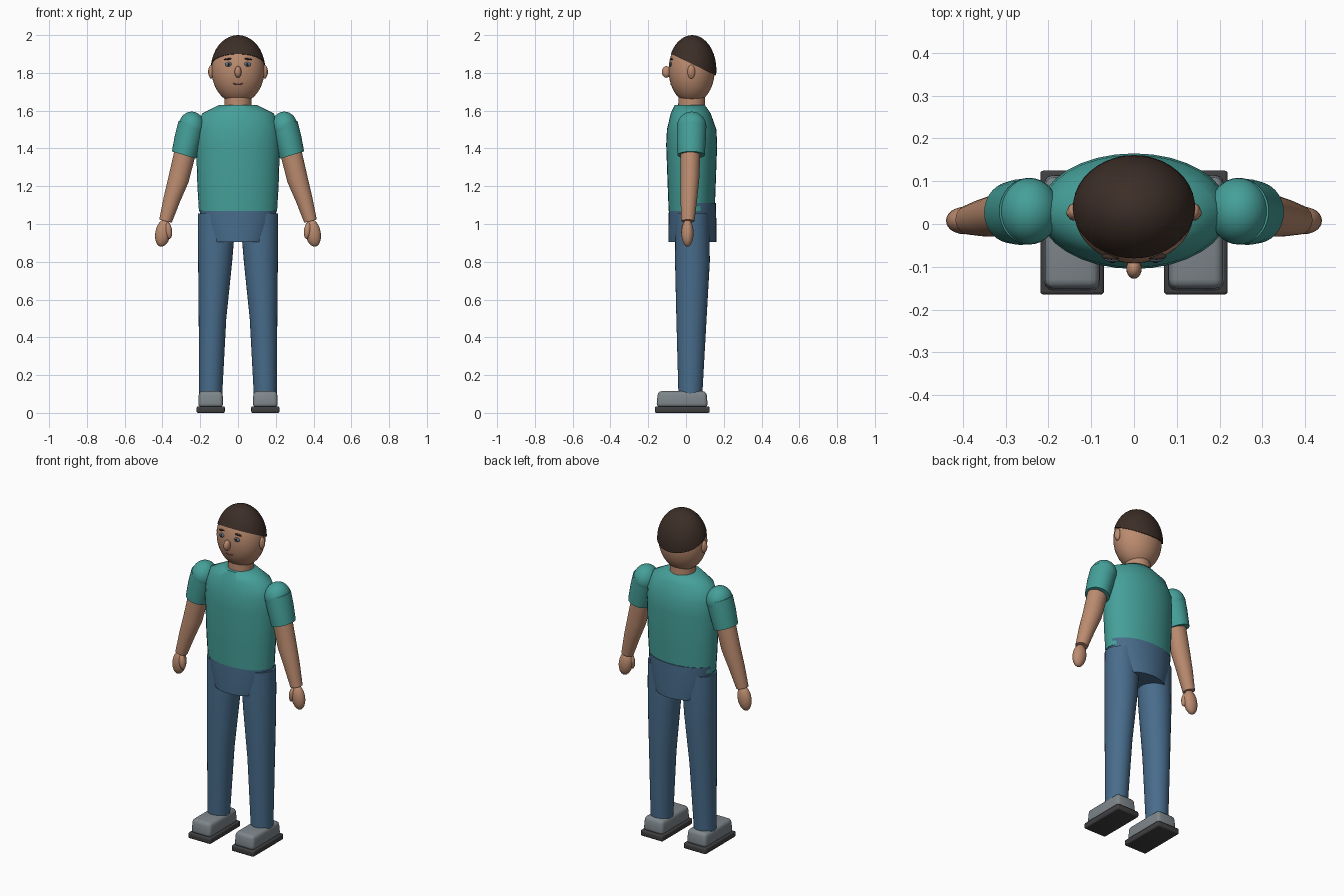
import bpy, bmesh, math
from mathutils import Matrix, Vector

old = bpy.data.objects.get("Cube")
if old:
    bpy.data.objects.remove(old, do_unlink=True)


def material(name, r, g, b):
    m = bpy.data.materials.new(name)
    m.use_nodes = True
    m.diffuse_color = (r, g, b, 1)
    m.node_tree.nodes["Principled BSDF"].inputs["Base Color"].default_value = (r, g, b, 1)
    return m


SKIN = material("skin", .50, .26, .16)
SHIRT = material("teal_cloth", .06, .35, .32)
DENIM = material("blue_denim", .065, .15, .26)
HAIR = material("dark_brown_hair", .045, .027, .02)
SHOE = material("grey_shoe", .21, .24, .26)
SOLE = material("dark_rubber", .05, .05, .053)
IRIS = material("blue_grey_eye", .13, .18, .24)
PUPIL = material("pupil", .015, .015, .018)
LIP = material("lip", .22, .08, .06)


def finish(name, bm, mat, angle=60):
    bmesh.ops.recalc_face_normals(bm, faces=bm.faces)
    mesh = bpy.data.meshes.new(name)
    bm.to_mesh(mesh)
    bm.free()
    mesh.materials.append(mat)
    ob = bpy.data.objects.new(name, mesh)
    bpy.context.collection.objects.link(ob)
    bpy.ops.object.select_all(action='DESELECT')
    ob.select_set(True)
    bpy.context.view_layer.objects.active = ob
    bpy.ops.object.shade_smooth_by_angle(angle=math.radians(angle))
    return ob


def loft(name, rings, mat, side=1, tilt=0, sides=32):
    """Capped tube through elliptical rings (x, y, z, rx, ry)."""
    bm = bmesh.new()
    t = math.radians(tilt)
    loops = []
    for x, y, z, rx, ry in rings:
        loop = []
        for i in range(sides):
            a = math.tau * i / sides
            u = rx * math.cos(a)
            loop.append(bm.verts.new((side * (x + u * math.cos(t)),
                                      y + ry * math.sin(a), z + u * math.sin(t))))
        loops.append(loop)
    for low, high in zip(loops, loops[1:]):
        for i in range(sides):
            j = (i + 1) % sides
            bm.faces.new((low[i], low[j], high[j], high[i]))
    bm.faces.new(loops[0])
    bm.faces.new(loops[-1])
    return finish(name, bm, mat)


def ball(name, centre, radii, mat, roll=0, cut=None, seg=32):
    """Ellipsoid, optionally rolled about y and cut by a plane (point, normal)."""
    bm = bmesh.new()
    place = (Matrix.Translation(centre) @ Matrix.Rotation(math.radians(roll), 4, 'Y')
             @ Matrix.Diagonal((*radii, 1)))
    bmesh.ops.create_uvsphere(bm, u_segments=seg, v_segments=seg // 2, radius=1, matrix=place)
    if cut:
        geom = bm.verts[:] + bm.edges[:] + bm.faces[:]
        bmesh.ops.bisect_plane(bm, geom=geom, plane_co=cut[0], plane_no=cut[1], clear_inner=True)
        bmesh.ops.holes_fill(bm, edges=[e for e in bm.edges if e.is_boundary])
    return finish(name, bm, mat)


def block(name, low, high, taper, bevel, mat):
    """Box between two corners, narrowed at the top, with rounded edges."""
    bm = bmesh.new()
    low, high = Vector(low), Vector(high)
    mid, size = (low + high) / 2, high - low
    bmesh.ops.create_cube(bm, size=1)
    for v in bm.verts:
        k = taper if v.co.z > 0 else 1
        v.co = mid + Vector((v.co.x * size.x * k, v.co.y * size.y * k, v.co.z * size.z))
    bmesh.ops.bevel(bm, geom=bm.edges[:], offset=bevel, segments=3, profile=.5, affect='EDGES')
    return finish(name, bm, mat, 35)


# Torso and hips
loft("shirt_body", [(0, .03, 1.07, .207, .122), (0, .03, 1.2, .215, .127),
                    (0, .03, 1.42, .222, .135), (0, .03, 1.5, .217, .131),
                    (0, .025, 1.585, .19, .106), (0, .02, 1.63, .1, .08)], SHIRT)
loft("hips", [(0, .034, .905, .16, .127), (0, .034, 1.0, .195, .127),
              (0, .034, 1.11, .208, .124)], DENIM)

# Head, neck and hair
HEAD, HEAD_R = Vector((0, .03, 1.815)), Vector((.14, .122, .177))
loft("neck", [(0, .03, 1.58, .072, .072), (0, .03, 1.7, .07, .07)], SKIN)
ball("head", HEAD, HEAD_R, SKIN, seg=40)
ball("hair", HEAD + Vector((0, .003, 0)), (.145, .128, .185), HAIR, seg=40,
     cut=((0, .03, 1.848), (0, .48, 1)))


def face_y(x, z):
    """Depth of the front of the head."""
    k = 1 - (x / HEAD_R.x) ** 2 - ((z - HEAD.z) / HEAD_R.z) ** 2
    return HEAD.y - HEAD_R.y * math.sqrt(k)


ball("nose", (0, -.104, 1.805), (.018, .024, .031), SKIN, seg=20)

# Mouth: a thin smiling line on the face
curve = bpy.data.curves.new("mouth", 'CURVE')
curve.dimensions = '3D'
curve.bevel_depth = .003
line = curve.splines.new('POLY')
line.points.add(6)
for i, p in enumerate(line.points):
    x = (i - 3) * .008
    z = 1.738 + 12 * x * x
    p.co = (x, face_y(x, z), z, 1)
curve.materials.append(LIP)
bpy.context.collection.objects.link(bpy.data.objects.new("mouth", curve))

# Paired parts: +x is the left side
for s, label in ((1, "left"), (-1, "right")):
    # Face
    ey = face_y(.05, 1.845)
    ball(label + "_eye", (s * .05, ey, 1.845), (.019, .007, .012), IRIS, seg=20)
    ball(label + "_pupil", (s * .05, ey - .005, 1.845), (.007, .004, .008), PUPIL, seg=16)
    ball(label + "_eyebrow", (s * .053, face_y(.053, 1.873), 1.873), (.023, .008, .005),
         HAIR, roll=s * 6, seg=16)
    ball(label + "_ear", (s * .142, .028, 1.806), (.014, .02, .037), SKIN, seg=20)
    ball(label + "_inner_ear", (s * .151, .026, 1.806), (.007, .01, .024), SKIN, seg=16)

    # Arm
    ball(label + "_shoulder", (s * .245, .03, 1.515), (.07, .078, .08), SHIRT)
    loft(label + "_sleeve", [(.286, .027, 1.365, .067, .072), (.265, .028, 1.45, .072, .077),
                             (.245, .03, 1.525, .073, .077)], SHIRT, s, 17)
    loft(label + "_arm", [(.384, .01, 1.015, .034, .035), (.35, .015, 1.13, .045, .044),
                          (.315, .02, 1.235, .055, .05), (.28, .023, 1.38, .057, .053)],
         SKIN, s, 14)
    ball(label + "_hand", (s * .397, .008, .952), (.041, .032, .073), SKIN, roll=-s * 10, seg=24)
    ball(label + "_thumb", (s * .368, -.006, .965), (.019, .02, .044), SKIN, roll=s * 8, seg=20)

    # Leg and shoe
    loft(label + "_leg", [(.145, .023, .09, .061, .063), (.135, .029, .5, .073, .08),
                          (.121, .034, .8, .09, .092), (.117, .034, .92, .096, .091),
                          (.116, .034, 1.055, .097, .09)], DENIM, s)
    xs = sorted((s * .07, s * .219))
    block(label + "_sole", (xs[0], -.165, 0), (xs[1], .125, .035), 1, .008, SOLE)
    block(label + "_shoe", (xs[0] + .008, -.157, .03), (xs[1] - .008, .116, .115), .94, .02, SHOE)
